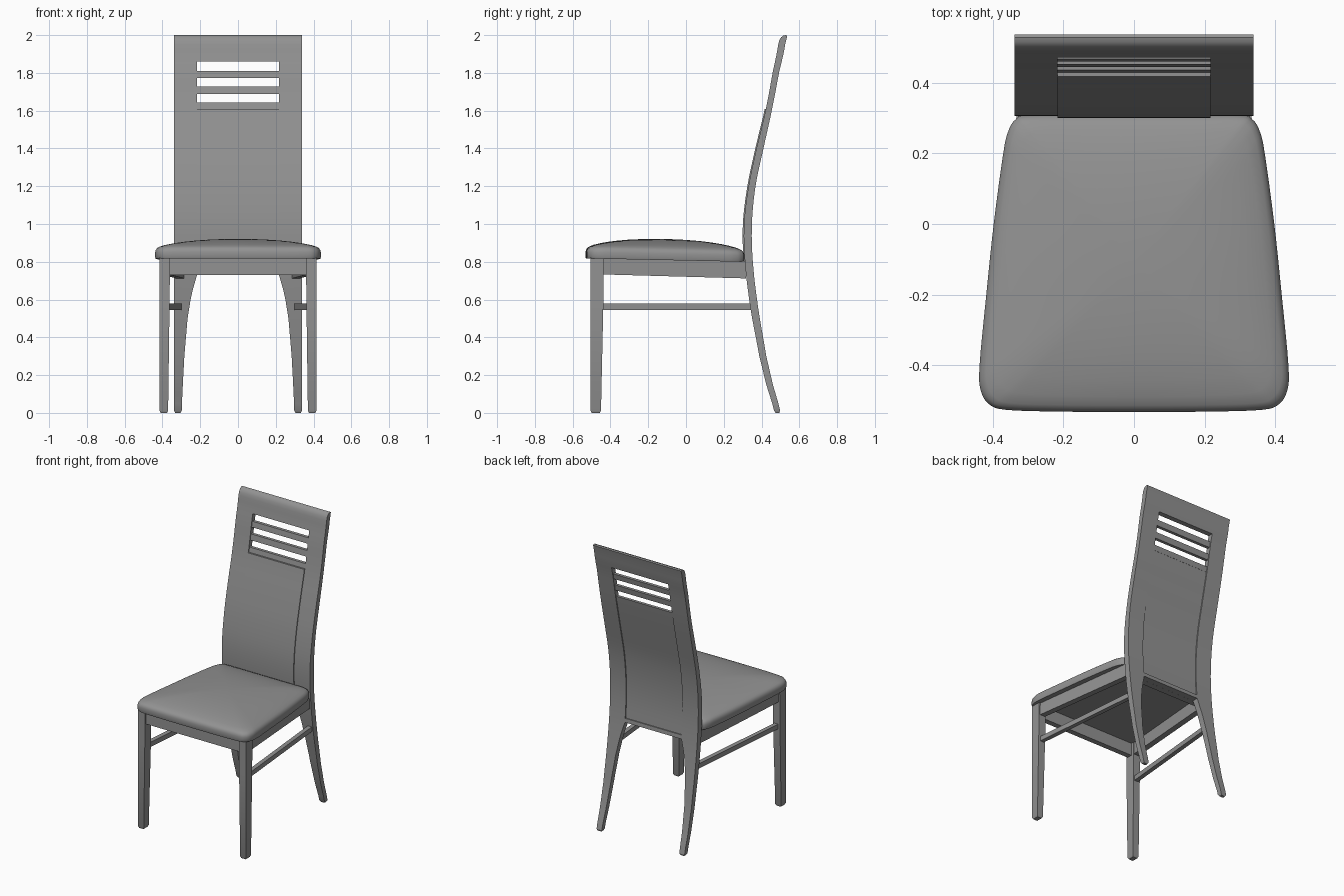
import bpy, bmesh
from math import hypot

if "Cube" in bpy.data.objects:
    bpy.data.objects.remove(bpy.data.objects["Cube"])

GREY = bpy.data.materials.new("dark_grey")
GREY.diffuse_color = (.29, .29, .29, 1)
GREY.use_nodes = True
GREY.node_tree.nodes["Principled BSDF"].inputs["Base Color"].default_value = GREY.diffuse_color

def spline(pts, t):
    """Catmull-Rom point at parameter t (index units)."""
    n = len(pts)
    i = min(int(t), n - 2)
    u = t - i
    p = [pts[max(0, min(n - 1, i + k))] for k in (-1, 0, 1, 2)]
    return [0.5 * (2*b + (c - a)*u + (2*a - 5*b + 4*c - d)*u*u + (3*b - a - 3*c + d)*u**3)
            for a, b, c, d in zip(*p)]

def at_z(pts, z):
    """Smoothly interpolate rows (z, ...) at height z."""
    for i in range(len(pts) - 1):
        if z <= pts[i + 1][0] + 1e-9:
            u = (z - pts[i][0]) / (pts[i + 1][0] - pts[i][0])
            return spline(pts, i + max(0, min(0.999999, u)))[1:]
    return list(pts[-1][1:])

def loft(name, rings, smooth=30):
    """Skin closed rings of equal length and cap both ends."""
    bm = bmesh.new()
    rs = [[bm.verts.new(p) for p in r] for r in rings]
    n = len(rs[0])
    for a, b in zip(rs, rs[1:]):
        for i in range(n):
            bm.faces.new((a[i], a[(i + 1) % n], b[(i + 1) % n], b[i]))
    bm.faces.new(rs[0])
    bm.faces.new(rs[-1])
    bmesh.ops.recalc_face_normals(bm, faces=bm.faces)
    me = bpy.data.meshes.new(name)
    bm.to_mesh(me)
    bm.free()
    me.materials.append(GREY)
    ob = bpy.data.objects.new(name, me)
    bpy.context.collection.objects.link(ob)
    bpy.ops.object.select_all(action='DESELECT')
    ob.select_set(True)
    bpy.context.view_layer.objects.active = ob
    bpy.ops.object.shade_smooth_by_angle(angle=smooth * 3.14159 / 180)
    return ob

def rect(x0, x1, y0, y1, z):
    return [(x0, y0, z), (x1, y0, z), (x1, y1, z), (x0, y1, z)]

# Side profile of the back: height, front y, rear y
BACK = [(0, .468, .50), (.15, .425, .46), (.3, .388, .425), (.55, .342, .383), (.8, .312, .354),
        (1.0, .307, .349), (1.2, .331, .368), (1.4, .373, .410), (1.6, .421, .454),
        (1.8, .458, .492), (1.95, .488, .525), (2.0, .498, .536)]
# Inner edge of the rear legs and stiles: height, x
INNER = [(0, .298), (.3, .284), (.5, .267), (.6, .251), (.68, .233), (.73, .217)]

def back_part(name, z0, z1, x0, x1, steps, front=0, rear=0):
    """Strip following the back curve; front/rear push the faces outward."""
    rings = []
    for k in range(steps + 1):
        z = z0 + (z1 - z0) * k / steps
        f, r = at_z(BACK, z)
        rings.append(rect(x0, x1, f - front, r + rear, z))
    return loft(name, rings)

# Rear legs running up into the back stiles
zs = [0, .012] + [.05 * k for k in range(1, 15)] + [.73] + [.73 + 1.13 * k / 22 for k in range(1, 23)]
for s, side in ((1, "right"), (-1, "left")):
    rings = []
    for z in zs:
        f, r = at_z(BACK, z)
        xi = at_z(INNER, z)[0] if z < .73 else .217
        c = .006 if z == 0 else 0
        rings.append(rect(s * (xi + c), s * (.338 - c), f + c, r - c, z))
    loft("rear_leg_" + side, rings)

# Back panel with lower rail, slats and rounded top rail
back_part("back_panel", .755, 1.61, -.217, .217, 20, .006, -.007)
back_part("lower_back_rail", .73, .757, -.217, .217, 1)
for i, (a, b) in enumerate(((1.607, 1.643), (1.688, 1.728), (1.772, 1.81))):
    back_part(f"back_slat_{i + 1}", a, b, -.218, .218, 2, -.006, -.006)
prof = [(z, at_z(BACK, z)) for z in (1.86, 1.89, 1.92, 1.95)]
rail = [(f, z) for z, (f, r) in prof] + [(.494, 1.972), (.503, 1.988), (.515, 1.997), (.528, 2.0), (.536, 1.995)]
rail += [(r, z) for z, (f, r) in reversed(prof)]
loft("top_rail", [[(x, y, z) for y, z in rail] for x in (-.338, .338)])

# Cushion seat: rounded trapezoid outline stacked in shrinking rings
HALF = [(0, -.532), (.2, -.531), (.36, -.526), (.41, -.51), (.434, -.47), (.437, -.4), (.418, -.2),
        (.397, 0), (.37, .2), (.356, .262), (.336, .295), (.30, .308), (.15, .309), (0, .309)]
N = (len(HALF) - 1) * 4
half = [spline(HALF, k / 4) for k in range(N + 1)]
outline = half + [(-x, y) for x, y in half[-2:0:-1]]
RINGS = [(.97, 0), (.994, 0), (1, .006), (1, .034), (.994, .045), (.98, .055), (.955, .063),
         (.9, .073), (.8, .084), (.7, .092), (.6, .098), (.48, .1035), (.36, .107), (.24, .1095),
         (.12, .111), (.02, .1115)]
CY = -.11
seat_base = lambda y: .818 - .018 * (y + .53) / .84
rings = []
for sc, h in RINGS:
    ring = []
    for x, y in outline:
        # inner rings become rounder so the dome has no creases
        w = max(0, .95 - sc)
        k = sc * (1 - w + w * .40 / hypot(x, y - CY))
        yy = CY + (y - CY) * k
        ring.append((x * k, yy, seat_base(yy) + h))
    rings.append(ring)
loft("seat", rings, 50)

# Tapered front legs
for s, side in ((1, "right"), (-1, "left")):
    loft("front_leg_" + side, [
        rect(s * .376, s * .409, -.499, -.456, 0), rect(s * .370, s * .415, -.505, -.450, .012),
        rect(s * .362, s * .415, -.505, -.437, .60), rect(s * .360, s * .415, -.505, -.435, .825)])

# Seat aprons
loft("front_apron", [rect(-.365, .365, -.492, -.455, z) for z in (.73, .822)])
loft("rear_apron", [rect(-.30, .30, .272, .315, z) for z in (.732, .805)])

def bar(name, s, front, rear):
    """Sloping side bar; each end is (x inner, x outer, y, z low, z high)."""
    loft(name, [[(s * a, y, l), (s * b, y, l), (s * b, y, h), (s * a, y, h)]
                for a, b, y, l, h in (front, rear)])

# Side aprons and stretchers
for s, side in ((1, "right"), (-1, "left")):
    bar("side_apron_" + side, s, (.365, .405, -.44, .733, .822), (.287, .327, .318, .712, .803))
    bar("side_stretcher_" + side, s, (.372, .402, -.445, .545, .578), (.298, .328, .355, .545, .578))
